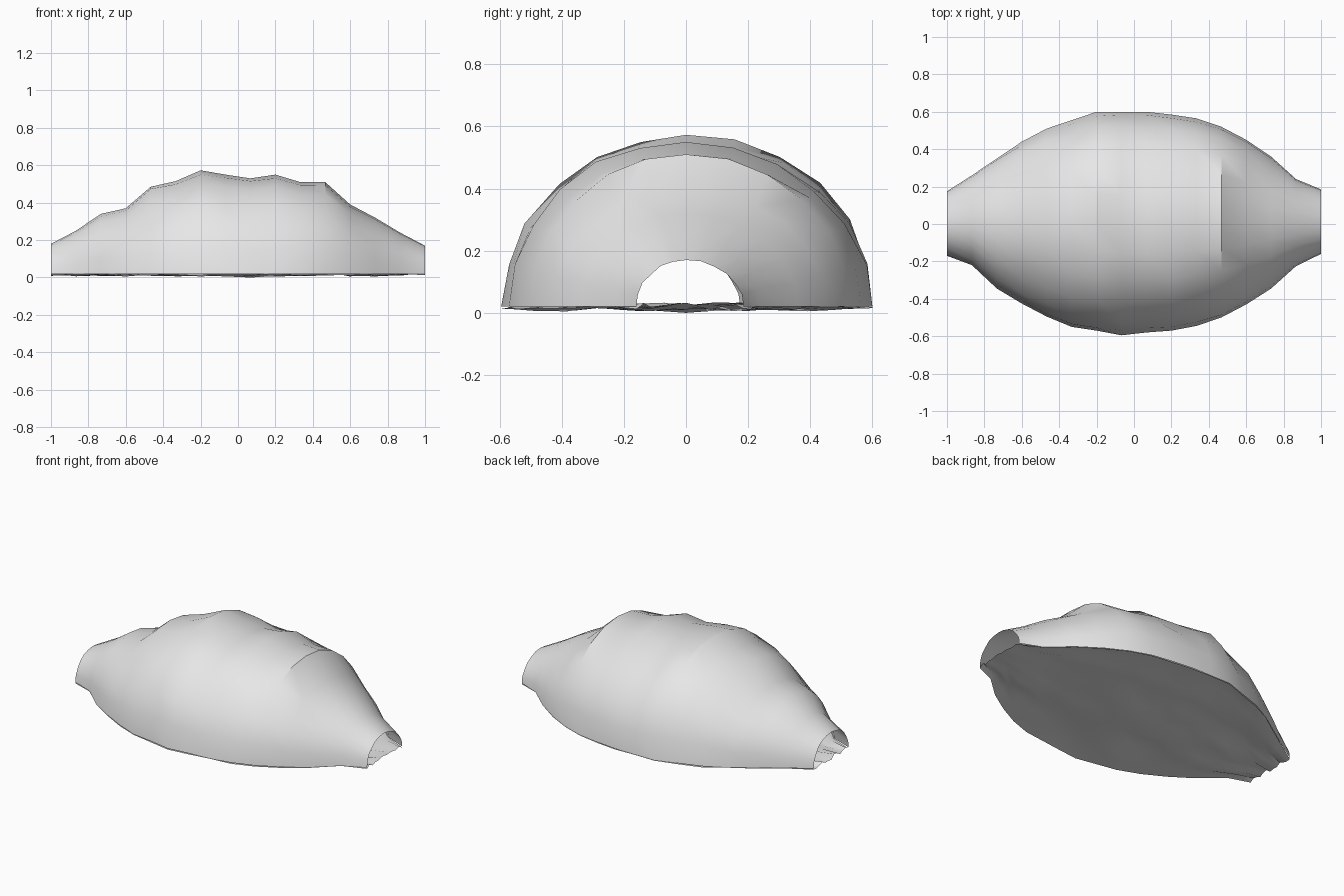
import bpy, bmesh, math, random

random.seed(4)
cube = bpy.data.objects.get("Cube")
if cube:
    bpy.data.objects.remove(cube, do_unlink=True)

stone = bpy.data.materials.new("grey stone")
stone.use_nodes = True
stone.diffuse_color = (0.8, 0.8, 0.8, 1)
stone.node_tree.nodes["Principled BSDF"].inputs["Base Color"].default_value = (0.8, 0.8, 0.8, 1)

# One entry per ring along the tunnel: crown height, back and front half widths
CROWN = [.18, .25, .34, .37, .485, .515, .573, .55, .53, .55, .51, .51, .39, .32, .24, .17]
BACK = [.175, .26, .35, .44, .51, .555, .6, .6, .6, .585, .565, .52, .45, .36, .24, .185]
FRONT = [.17, .22, .345, .425, .495, .55, .57, .595, .58, .57, .545, .5, .43, .345, .225, .16]
BASE = 0.02
RINGS = len(CROWN)
SEGMENTS = 12


def loft(name, rings, angle):
    """Bridge rows of points into one smooth sheet."""
    bm = bmesh.new()
    rows = [[bm.verts.new(p) for p in ring] for ring in rings]
    for a, b in zip(rows, rows[1:]):
        for i in range(len(a) - 1):
            bm.faces.new((a[i], b[i], b[i + 1], a[i + 1]))
    mesh = bpy.data.meshes.new(name)
    bm.to_mesh(mesh)
    bm.free()
    mesh.materials.append(stone)
    obj = bpy.data.objects.new(name, mesh)
    bpy.context.collection.objects.link(obj)
    bpy.ops.object.select_all(action='DESELECT')
    obj.select_set(True)
    bpy.context.view_layer.objects.active = obj
    bpy.ops.object.shade_smooth_by_angle(angle=math.radians(angle))
    return obj


shell, ground = [], []
for k in range(RINGS):
    x = -1 + 2 * k / (RINGS - 1)
    arch, strip = [], []
    for i in range(SEGMENTS + 1):
        t = math.pi * i / SEGMENTS
        c, s = math.cos(t), math.sin(t)
        side = BACK[k] if c > 0 else FRONT[k]
        # slight unevenness on the flanks, none at the crown or the foot
        rough = 1 + random.uniform(-.02, .02) * abs(math.sin(2 * t))
        arch.append((x, side * c * rough, BASE + (CROWN[k] - BASE) * s * rough))
        # uneven ground, meeting the wall at its foot
        u = 1 - 2 * i / SEGMENTS
        width = BACK[k] if u > 0 else FRONT[k]
        edge = i in (0, SEGMENTS)
        z = random.uniform(.012, .02) if edge else random.uniform(.005, .034)
        strip.append((x, width * u, z))
    shell.append(arch)
    ground.append(strip)
ground[RINGS // 2][SEGMENTS // 2] = (ground[RINGS // 2][0][0], 0, 0)

# Arched tunnel shell, open at both ends
loft("tunnel_shell", shell, 30)

# Rippled tunnel floor, facing up
loft("tunnel_floor", [row[::-1] for row in ground], 40)
